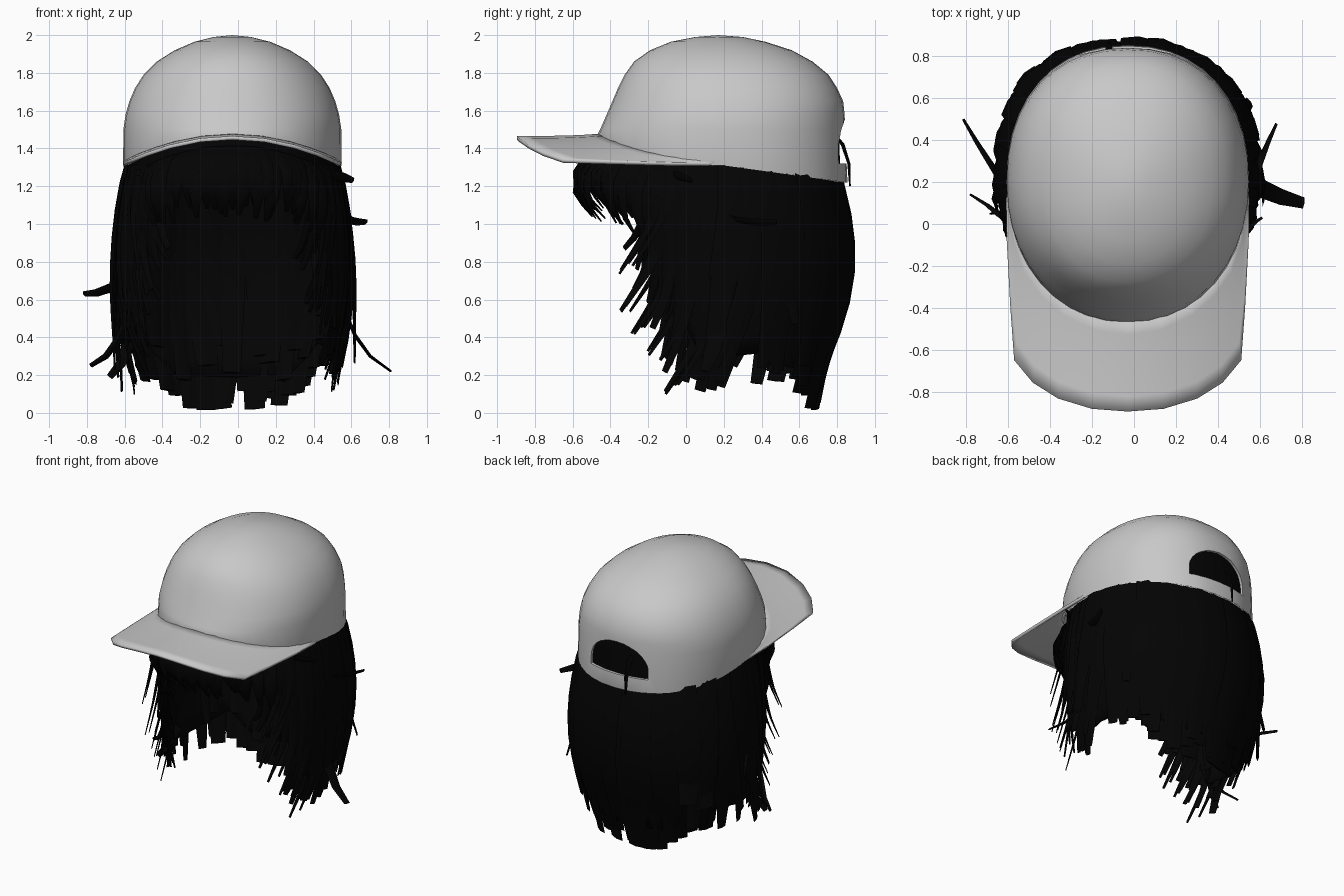
import bpy, bmesh, math, random
from mathutils import Vector

if "Cube" in bpy.data.objects:
    bpy.data.objects.remove(bpy.data.objects["Cube"])

random.seed(11)
CX, CY = -0.03, 0.2


def material(name, rgb):
    m = bpy.data.materials.new(name)
    m.diffuse_color = (*rgb, 1)
    m.use_nodes = True
    m.node_tree.nodes["Principled BSDF"].inputs["Base Color"].default_value = m.diffuse_color
    return m


WHITE = material("cap_grey", (0.58, 0.58, 0.58))
BLACK = material("hair_black", (0.001, 0.001, 0.001))


def make(name, bm, mat, angle=40):
    bmesh.ops.recalc_face_normals(bm, faces=bm.faces)
    me = bpy.data.meshes.new(name)
    bm.to_mesh(me)
    bm.free()
    me.materials.append(mat)
    ob = bpy.data.objects.new(name, me)
    bpy.context.collection.objects.link(ob)
    bpy.ops.object.select_all(action='DESELECT')
    ob.select_set(True)
    bpy.context.view_layer.objects.active = ob
    bpy.ops.object.shade_smooth_by_angle(angle=math.radians(angle))
    return ob


def bridge(bm, rows, closed):
    """Quads between neighbouring rows of vertices."""
    for a, b in zip(rows, rows[1:]):
        n = len(a)
        for i in range(n if closed else n - 1):
            j = (i + 1) % n
            bm.faces.new((a[i], a[j], b[j], b[i]))


def solidify(ob, t, offset):
    m = ob.modifiers.new("thickness", 'SOLIDIFY')
    m.thickness, m.offset = t, offset


def interp(table, v):
    """Linear lookup in rows of (key, values...) with rising keys."""
    if v <= table[0][0]:
        return table[0][1:]
    for a, b in zip(table, table[1:]):
        if v <= b[0]:
            f = (v - a[0]) / (b[0] - a[0])
            return [p + (q - p) * f for p, q in zip(a[1:], b[1:])]
    return table[-1][1:]


def oval(a, back):
    """Direction on a slightly squared oval, squarer towards the back."""
    s, c = math.sin(a), math.cos(a)
    e = back if c > 0 else .95
    return math.copysign(abs(s) ** e, s), math.copysign(abs(c) ** e, c)


# Dome levels: height, half width, front y, back y
DOME = [(1.31, .578, -.475, .855), (1.5, .577, -.455, .842), (1.58, .565, -.42, .84),
        (1.65, .545, -.39, .832), (1.72, .515, -.36, .80), (1.79, .47, -.325, .755),
        (1.86, .40, -.275, .67), (1.92, .305, -.19, .56), (1.965, .2, -.08, .42),
        (1.99, .1, .05, .3)]


def rim(dx, y):
    if y < CY:
        return 1.31 + .15 * (1 - min(1, (dx / .575) ** 2))
    return 1.31 - .09 * (y - CY) / .65


def dome(name, mat, scale, drop):
    bm = bmesh.new()
    rows = []
    for k, (z, w, yf, yb) in enumerate(DOME):
        mid = CY if k < 6 else (yf + yb) / 2
        row = []
        for i in range(40):
            s, c = oval(math.tau * i / 40, .9)
            dx = w * s
            y = mid + (yb - mid if c > 0 else mid - yf) * c
            zz = rim(dx, y) if k == 0 else z
            row.append(bm.verts.new((CX + dx * scale, CY + (y - CY) * scale, zz - drop)))
        rows.append(row)
    bridge(bm, rows, True)
    top = bm.verts.new((CX, CY - .03, 2.0 - drop))
    for i in range(40):
        bm.faces.new((rows[-1][i], rows[-1][(i + 1) % 40], top))
    return make(name, bm, mat, 60)


# Cap crown with an arched opening at the back
crown = dome("cap_crown", WHITE, 1, 0)
solidify(crown, .02, -1)
bm = bmesh.new()
arch = [(-.23, 1.32), (.23, 1.32), (.23, 1.38)]
arch += [(.23 * math.cos(a), 1.38 + .17 * math.sin(a)) for a in [math.pi * i / 14 for i in range(1, 14)]]
arch += [(-.23, 1.38)]
rows = [[bm.verts.new((CX + x, y, z)) for x, z in arch] for y in (.5, 1.1)]
bridge(bm, rows, True)
for r in rows:
    bm.faces.new(r)
cutter = make("opening_cutter", bm, WHITE)
cutter.data.shade_flat()
cutter.hide_render = True
cutter.hide_viewport = True
cut = crown.modifiers.new("opening", 'BOOLEAN')
cut.object, cut.operation, cut.solver = cutter, 'DIFFERENCE', 'EXACT'
crown.modifiers.new("even_shading", 'WEIGHTED_NORMAL').keep_sharp = True

# Curved brim between the crown's front edge and the outer outline
OUT = [(0, -.895), (.17, -.882), (.33, -.833), (.45, -.757), (.538, -.65), (.556, -.4), (.573, -.08), (.576, .12)]


def brim_z(dx):
    return 1.456 - .138 * (dx / .57) ** 2


bm = bmesh.new()
cols = []
for side, idx in ((-1, range(7, 0, -1)), (1, range(8))):
    for i in idx:
        ox, oy = OUT[i]
        a = math.radians((0, 16, 32, 45, 58, 70, 80, 87)[i])
        ix, iy = .565 * math.sin(a), CY - .655 * math.cos(a)
        col = []
        for j in range(7):
            t = j / 6
            x, y = ix + (ox - ix) * t, iy + (oy - iy) * t
            lift = .012 * (1 - t) ** 3
            col.append(bm.verts.new((CX + side * x, y, brim_z(x) + lift)))
        cols.append(col)
bridge(bm, cols, False)
brim = make("cap_brim", bm, WHITE, 60)
solidify(brim, .02, 0)

# Hair covering the scalp under the cap
scalp = dome("scalp_hair", BLACK, .95, .045)

# Hair outline: height, side radius, back radius, front radius
HAIR = [(0, .5, .5, .5), (.25, .56, .55, .5), (.45, .61, .62, .5), (.65, .632, .672, .5),
        (.85, .63, .685, .54), (1.05, .61, .66, .58), (1.22, .58, .62, .6), (1.4, .53, .58, .6)]
# Strand end height by angle from the back
TIPS = [(0, .02), (30, .03), (40, .1), (50, .2), (65, .16), (90, .13), (105, .16), (116, .36), (126, .55),
        (136, .78), (150, 1.0)]


def hair_point(deg, z, k=1):
    rx, rb, rf = interp(HAIR, z)
    s, c = oval(math.radians(deg), .84 if z < 1.22 else .9)
    return Vector((CX + rx * k * s, CY + (rb if c > 0 else rf) * k * c, z))


# Solid hair mass around the back and sides
bm = bmesh.new()
cols = []
for i in range(49):
    d = -120 + 5 * i
    low = interp(TIPS, abs(d))[0] + .17
    cols.append([bm.verts.new(hair_point(d, 1.38 + (low - 1.38) * j / 10, .955 + .02 * (i % 2))) for j in range(11)])
bridge(bm, cols, False)
mass = make("hair_mass", bm, BLACK)
solidify(mass, .03, 0)


def strand(bm, pts, width, thick, normal=None, end=.45):
    """Diamond-section lock of hair along a path."""
    rows, n = [], len(pts)
    for i, p in enumerate(pts):
        tan = (pts[min(i + 1, n - 1)] - pts[max(i - 1, 0)]).normalized()
        out = normal or Vector((p.x - CX, p.y - CY, 0)).normalized()
        side = tan.cross(out).normalized()
        out = side.cross(tan)
        t = i / (n - 1)
        f = 1 if t < .5 else 1 - (1 - end) * (t - .5) * 2
        s, o = side * width * f / 2, out * thick * f / 2
        rows.append([bm.verts.new(p + v) for v in (s, o, -s, -o)])
    bridge(bm, rows, True)
    bm.faces.new(rows[0])
    bm.faces.new(rows[-1])


# Layered locks hanging around the head, the front ones sweeping forward
bm = bmesh.new()
for layer in range(3):
    for i in range(39):
        d = -133 + 7 * i + random.uniform(-3, 3)
        ad, sg = abs(d), math.copysign(1, d)
        tip = interp(TIPS, ad)[0] + random.uniform(-.015, .09) + .05 * layer
        if layer == 2 and ad < 105:
            tip += random.uniform(0, .2)
        k = (random.uniform(.975, 1.0), random.uniform(.985, 1.01), random.uniform(.92, .95))[layer]
        flare = random.choice((-.04, 0, .04, .15)) if ad > 40 else random.uniform(-.04, .03)
        sway = sg * random.uniform(8, 20) if ad > 70 else random.uniform(-6, 6)
        top = 1.36 if ad < 100 else 1.31
        pts = [hair_point(d + sway * (j / 8) ** 2.5, top + (max(tip, .01) - top) * j / 8, k + flare * (j / 8) ** 5)
               for j in range(9)]
        wide = .15 if ad < 95 else .085
        strand(bm, pts, wide * random.uniform(.8, 1.15), .028, None, .7 if ad < 60 else .4)
make("hair_locks", bm, BLACK, 50)

# Thin curved locks flicking forward beside the face: end y, end z
bm = bmesh.new()
for side in (-1, 1):
    for ey, ez in ((-.36, .74), (-.30, .78), (-.36, .53), (-.31, .55), (-.28, .42), (-.24, .46), (-.2, .31),
                   (-.15, .27), (-.11, .1), (-.06, .13)):
        ey, ez = ey + random.uniform(-.01, .02), ez + random.uniform(-.02, .02)
        x = .57 + ey * .3 + random.uniform(-.03, .03)
        y0 = ey + .19
        pts = [Vector((CX + side * (x + .03 * math.sin(t * 3)), y0 + (ey - y0) * t ** 3, ez + .5 * (1 - t) ** .8))
               for t in [j / 7 for j in range(8)]]
        strand(bm, pts, .055, .02, None, .3)
make("face_locks", bm, BLACK, 50)

# Fringe wrapping from temple to temple below the brim
bm = bmesh.new()
for i in range(41):
    d = -72 + 3.6 * i
    s, c = math.sin(math.radians(d)), math.cos(math.radians(d))
    tip = interp([(0, 1.03), (35, 1.03), (50, .95), (60, .8), (75, .62)], abs(d))[0] + random.uniform(-.02, .07)
    start = brim_z(.45 * s) - .045
    drift = random.uniform(-.04, .04)
    pts = []
    for r, t in ((.76, 0), (.93, .15), (1.01, .4), (1.01, .65), (.97, .83), (.9, 1)):
        r -= random.uniform(0, .02)
        pts.append(Vector((CX + .575 * r ** .6 * s + drift * t, CY - .785 * r * c, start + (tip - start) * t)))
    strand(bm, pts, random.uniform(.06, .09), .025, None, .3)
make("hair_fringe", bm, BLACK, 50)

# Loose strands sticking out, and one falling through the back opening
bm = bmesh.new()
FLAT = (0, 1, .2)
LOOSE = [
    (((-.6, .15, .70), (-.68, .28, .66), (-.75, .39, .635), (-.815, .5, .63)), .05, FLAT),
    (((-.58, .0, .50), (-.64, .04, .38), (-.70, .09, .30), (-.78, .14, .25)), .04, FLAT),
    (((-.55, .1, .42), (-.59, .08, .34), (-.62, .06, .26), (-.68, .05, .19)), .06, FLAT),
    (((.56, .19, .55), (.62, .165, .41), (.70, .13, .30), (.81, .1, .22)), .09, (.7, 0, .6)),
    (((.55, .15, 1.06), (.59, .27, 1.02), (.64, .39, 1.01), (.68, .48, 1.01)), .05, FLAT),
    (((.5, -.06, 1.26), (.55, -.02, 1.25), (.58, .01, 1.24), (.61, .03, 1.23)), .05, FLAT),
]
for path, w, nrm in LOOSE:
    strand(bm, [Vector(p) for p in path], w, .02, Vector(nrm).normalized(), .6)
strand(bm, [Vector(p) for p in ((-.12, .76, 1.5), (-.12, .83, 1.42), (-.12, .862, 1.32), (-.12, .868, 1.2))],
       .035, .02)
make("loose_strands", bm, BLACK, 50)
